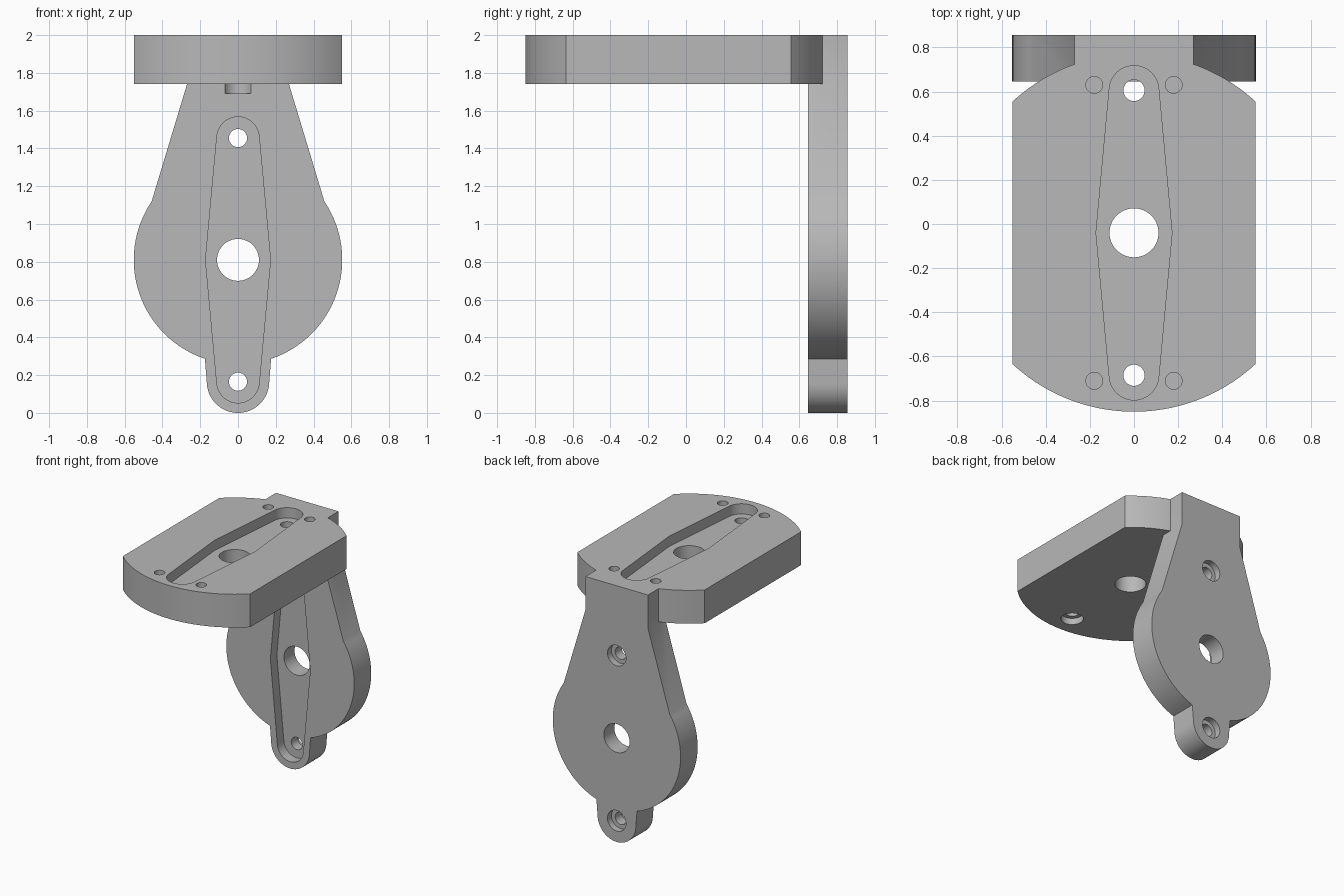
import bpy, bmesh, math

cube = bpy.data.objects.get("Cube")
if cube:
    bpy.data.objects.remove(cube, do_unlink=True)

THICK_Z, BACK_Y, FACE_Y = 1.74, 0.855, 0.645   # plate faces
TOP_C, UPRIGHT_C = -0.04, 0.81                 # hub centres of the two plates
ARM = 0.645                                    # hub to screw hole

grey = bpy.data.materials.new("plain grey")
grey.use_nodes = True
GREY = (0.48, 0.48, 0.48, 1)
grey.diffuse_color = GREY
grey.node_tree.nodes["Principled BSDF"].inputs["Base Color"].default_value = GREY


def arc(cx, cy, r, a0, a1, n=32):
    angles = [math.radians(a0 + (a1 - a0) * i / n) for i in range(n + 1)]
    return [(cx + r * math.cos(a), cy + r * math.sin(a)) for a in angles]


def circle(cx, cy, r):
    return arc(cx, cy, r, 0, 360, 48)[:-1]


def mirrored(half):
    """Close a right-hand outline with its mirror image across x = 0."""
    return half + [(-x, y) for x, y in reversed(half) if x > 1e-5]


def prism(name, outline, lo, hi, upright=False):
    """Extrude an outline along z, or along y with the outline in x-z."""
    centre = UPRIGHT_C if upright else TOP_C
    bm = bmesh.new()
    place = lambda x, v, w: (x, w, v + centre) if upright else (x, v + centre, w)
    a = [bm.verts.new(place(x, v, lo)) for x, v in outline]
    b = [bm.verts.new(place(x, v, hi)) for x, v in outline]
    bm.faces.new(a)
    bm.faces.new(b[::-1])
    for i in range(len(a)):
        j = (i + 1) % len(a)
        bm.faces.new((a[i], b[i], b[j], a[j]))
    bmesh.ops.recalc_face_normals(bm, faces=bm.faces)
    mesh = bpy.data.meshes.new(name)
    bm.to_mesh(mesh)
    bm.free()
    mesh.materials.append(grey)
    obj = bpy.data.objects.new(name, mesh)
    bpy.context.collection.objects.link(obj)
    return obj


def combine(target, other, operation):
    bpy.context.view_layer.objects.active = target
    mod = target.modifiers.new("combine", "BOOLEAN")
    mod.operation, mod.solver, mod.object = operation, "EXACT", other
    bpy.ops.object.modifier_apply(modifier=mod.name)
    bpy.data.objects.remove(other, do_unlink=True)


# Top plate: a disc with flat sides
corner = math.degrees(math.acos(0.55 / 0.81))
top_outline = mirrored(arc(0, 0, 0.81, 90, corner) + arc(0, 0, 0.81, -corner, -90))
bracket = prism("bracket", top_outline, THICK_Z, 2.0)

# Upright plate: tapered neck, round hub and lower lobe
upright_outline = mirrored(
    [(0.27, 2.0 - UPRIGHT_C), (0.27, THICK_Z - UPRIGHT_C)]
    + arc(0, 0, 0.552, 34, -71.5)
    + arc(0, -ARM, 0.165, -4, -90))
combine(bracket, prism("upright", upright_outline, FACE_Y, BACK_Y, True), "UNION")

# Arm-shaped recess, tapering from the hub to round ends
recess = mirrored(arc(0, ARM, 0.112, 90, 5) + [(0.172, 0)] + arc(0, -ARM, 0.112, -5, -90))

cuts = [
    (recess, 1.92, 2.1, False),
    (recess, 0.5, FACE_Y + 0.08, True),
    (circle(0, 0, 0.111), 1.6, 2.1, False),
    (circle(0, 0, 0.111), 0.5, 1.0, True),
]
# Screw holes with counterbores on the outer faces
for s in (1, -1):
    cuts += [
        (circle(0, s * ARM, 0.08), 1.69, 1.79, False),
        (circle(0, s * ARM, 0.048), 1.72, 2.1, False),
        (circle(0, s * ARM, 0.08), BACK_Y - 0.05, 1.0, True),
        (circle(0, s * ARM, 0.048), 0.5, 1.0, True),
    ]
    # Blind pin holes beside the recess ends
    for x in (0.18, -0.18):
        cuts.append((circle(x, s * 0.67, 0.038), 1.92, 2.1, False))

for outline, lo, hi, upright in cuts:
    combine(bracket, prism("cutter", outline, lo, hi, upright), "DIFFERENCE")

# Merge coplanar faces, then shade the curved walls smooth
bm = bmesh.new()
bm.from_mesh(bracket.data)
bmesh.ops.remove_doubles(bm, verts=bm.verts, dist=1e-5)
bmesh.ops.dissolve_limit(bm, angle_limit=0.002, verts=bm.verts, edges=bm.edges)
bm.to_mesh(bracket.data)
bm.free()
bpy.ops.object.select_all(action="DESELECT")
bracket.select_set(True)
bpy.context.view_layer.objects.active = bracket
bpy.ops.object.shade_smooth_by_angle(angle=math.radians(20))
